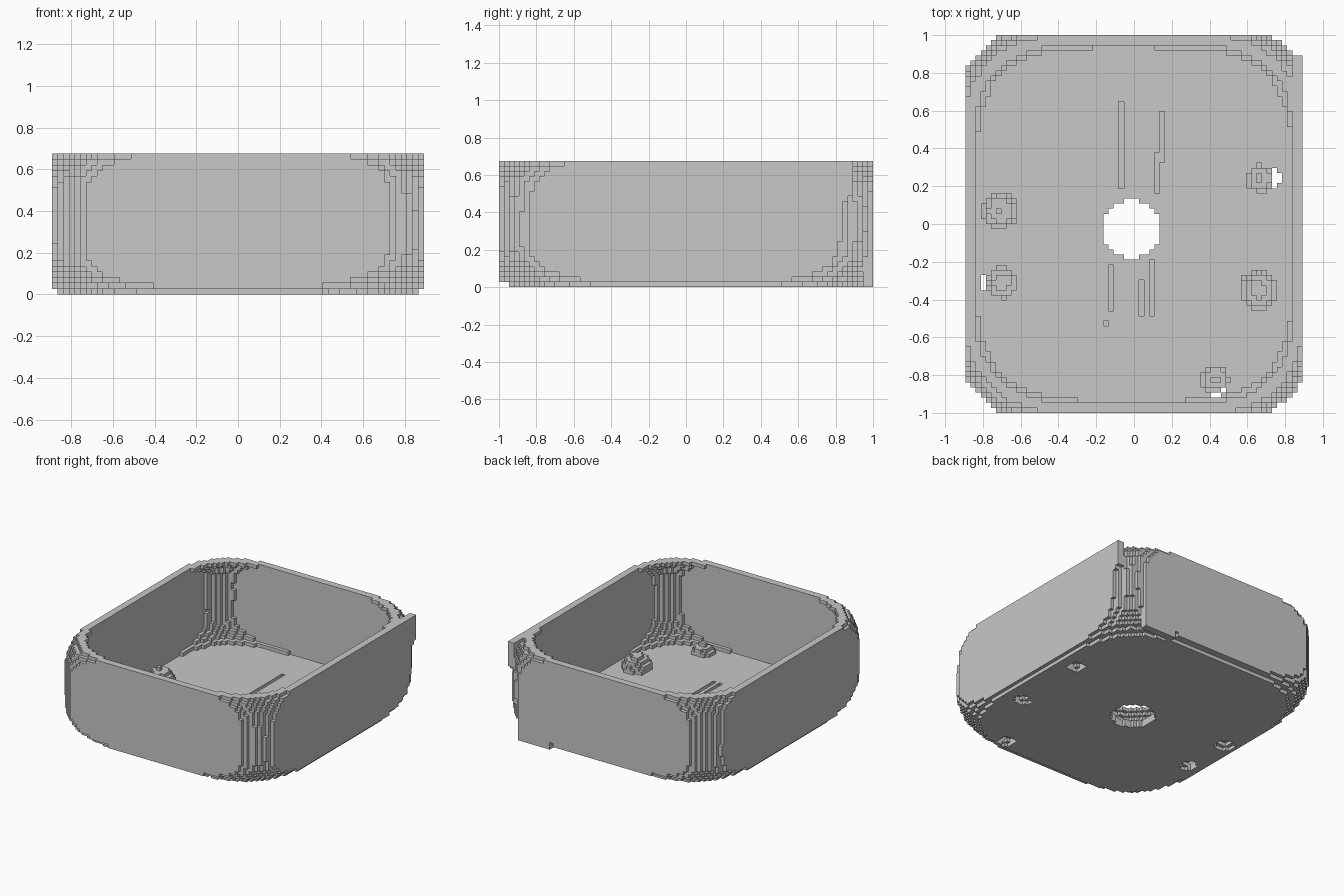
import bpy, bmesh, math
from mathutils import Vector, noise

if "Cube" in bpy.data.objects:
    bpy.data.objects.remove(bpy.data.objects["Cube"], do_unlink=True)

NX, NY, NZ = 66, 74, 25
V = 2 / NY                      # block size

grey = bpy.data.materials.new("stone grey")
grey.use_nodes = True
grey.diffuse_color = (0.58, 0.58, 0.58, 1)
grey.node_tree.nodes["Principled BSDF"].inputs["Base Color"].default_value = (0.58, 0.58, 0.58, 1)

# the six block sides: direction and its four corners
SIDES = []
for axis in range(3):
    u, w = (axis + 1) % 3, (axis + 2) % 3
    for s in (0, 1):
        ring = [(0, 0), (1, 0), (1, 1), (0, 1)]
        corners = []
        for a, b in ring if s else ring[::-1]:
            c = [0, 0, 0]
            c[axis], c[u], c[w] = s, a, b
            corners.append(tuple(c))
        step = [0, 0, 0]
        step[axis] = 2 * s - 1
        SIDES.append((step, corners))


def build_blocks(name, inside):
    """Make a blocky object from every grid cell whose centre is inside."""
    cells = set()
    for i in range(NX):
        for j in range(NY):
            for k in range(NZ):
                if inside((i + .5 - NX / 2) * V, (j + .5 - NY / 2) * V, (k + .5) * V):
                    cells.add((i, j, k))
    bm = bmesh.new()
    verts = {}
    for i, j, k in cells:
        for step, corners in SIDES:
            if (i + step[0], j + step[1], k + step[2]) in cells:
                continue
            face = []
            for a, b, c in corners:
                key = (i + a, j + b, k + c)
                if key not in verts:
                    verts[key] = bm.verts.new(((key[0] - NX / 2) * V, (key[1] - NY / 2) * V, key[2] * V))
                face.append(verts[key])
            bm.faces.new(face)
    mesh = bpy.data.meshes.new(name)
    bm.to_mesh(mesh)
    bm.free()
    mesh.materials.append(grey)
    obj = bpy.data.objects.new(name, mesh)
    bpy.context.collection.objects.link(obj)
    return obj


def rounded(x, y, z, inset, half_height):
    """Bulging box with flattened sides, shrunk by inset."""
    if abs(x) > 0.892 - inset or abs(y) > 1 - inset:
        return False
    return (abs(x / (0.98 - inset)) ** 4 + abs(y / (1.08 - inset)) ** 4
            + abs((z - 0.36) / half_height) ** 4) < 1


def near(x, y, z, spot, r):
    return math.dist((x, y, z), spot) < r


# studs pushed up from the floor, each with a small pit beneath
STUDS = [(0.67, 0.24, 0.08), (-0.7, -0.31, 0.09), (-0.71, 0.07, 0.1),
         (0.66, -0.35, 0.11), (0.43, -0.82, 0.08)]


def pit(x, y, z):
    return any(near(x, y, z, (sx + math.copysign(.06, sx) * (abs(sy) < .6),
                              sy - .05 * (abs(sy) > .6), 0), 0.065) for sx, sy, r in STUDS)


# thin grooves in the floor: x, start y, end y
GROOVES = [(-.06, .18, .65), (.12, .16, .38), (.145, .33, .6), (-.12, -.46, -.22),
           (0, -.67, -.2), (.04, -.5, -.3), (.09, -.48, -.18), (-.15, -.55, -.5)]


def groove(x, y, z):
    return V < z < 2 * V and any(abs(x - gx) < V / 2 and a < y < b for gx, a, b in GROOVES)


def shell(x, y, z):
    if math.hypot(x + .016, y + .027) < 0.155 and z < 0.2:
        return False
    wobble = 0.008 * noise.noise(Vector((x, y, z)) * 4)
    hollow = z > 2 * V and rounded(x, y, z, 2 * V + wobble, 0.39 if z < 0.36 else 0.43)
    return (rounded(x, y, z, wobble, 0.44) and not hollow
            and not pit(x, y, z) and not groove(x, y, z))


def studs(x, y, z):
    return (z > 0.03 and not pit(x, y, z)
            and any(near(x, y, z * .8, (sx, sy, .02), r) for sx, sy, r in STUDS))


# flared flap on the back left corner, its lower edge sloping up
def corner_flap(x, y, z):
    return 0.83 < x and 0.6 < y < 0.905 and z > 0.35 + 0.45 * (y - 0.6)


# flat stretch of the back wall that runs down to the ground
def back_panel(x, y, z):
    return 0.45 < x < 0.72 and y > 0.945 and z < 0.5


build_blocks("basin_shell", shell)
build_blocks("floor_studs", studs)
build_blocks("corner_flap", corner_flap)
build_blocks("back_panel", back_panel)
